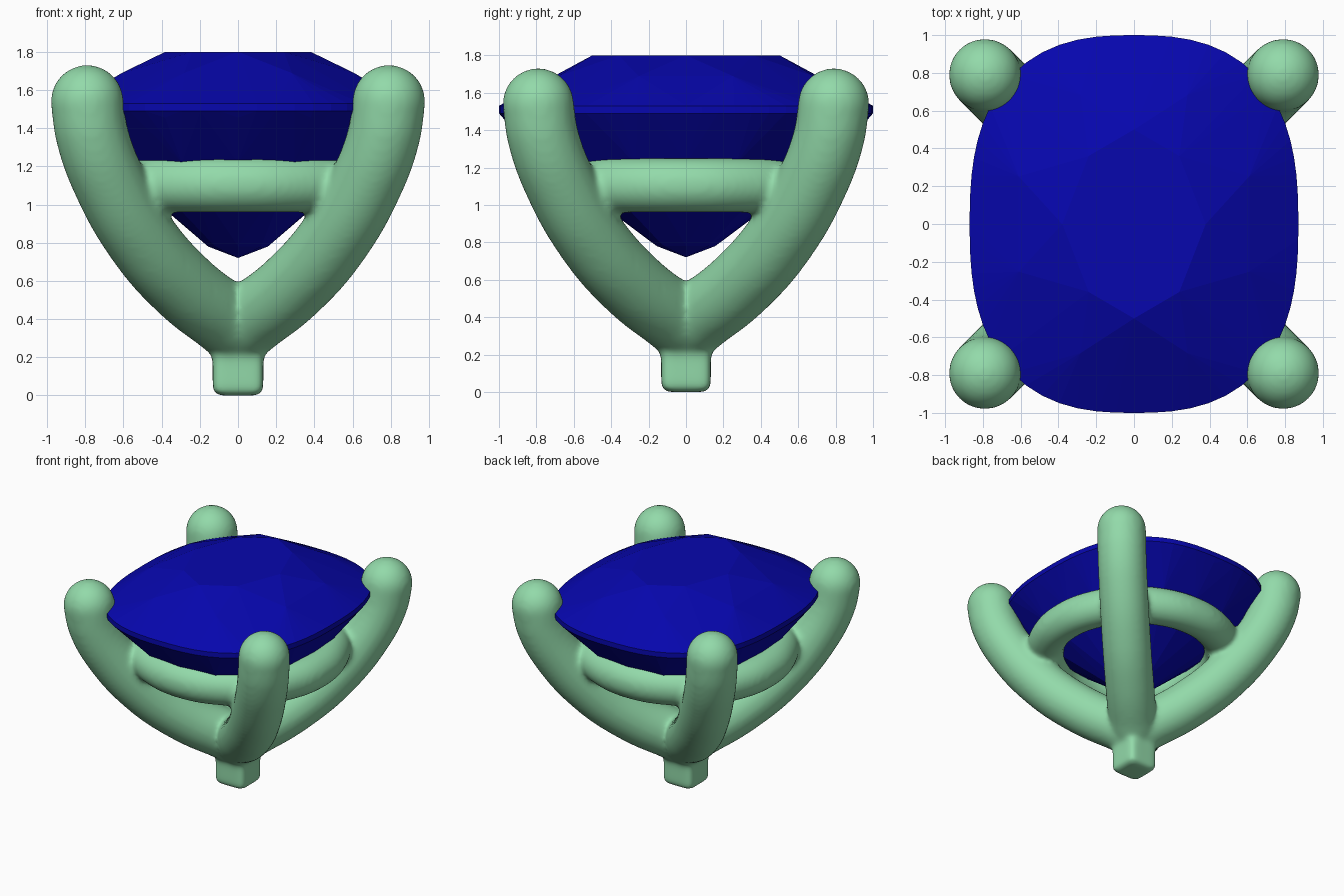
import bpy, bmesh
from math import cos, sin, pi

if "Cube" in bpy.data.objects:
    bpy.data.objects.remove(bpy.data.objects["Cube"])


def material(name, color):
    m = bpy.data.materials.new(name)
    m.diffuse_color = color
    m.use_nodes = True
    m.node_tree.nodes["Principled BSDF"].inputs["Base Color"].default_value = m.diffuse_color
    return m


def cushion(a, b, n, t):
    """Point on a rounded-rectangle (superellipse) outline."""
    c, s = cos(t), sin(t)
    k = (abs(c / a) ** n + abs(s / b) ** n) ** (-1 / n)
    return k * c, k * s


def tube(name, points, radius, cyclic=False):
    cu = bpy.data.curves.new(name, 'CURVE')
    cu.dimensions = '3D'
    cu.bevel_depth = radius
    cu.bevel_resolution = 8
    cu.use_fill_caps = True
    sp = cu.splines.new('BEZIER')
    sp.bezier_points.add(len(points) - 1)
    sp.use_cyclic_u = cyclic
    for bp, co in zip(sp.bezier_points, points):
        bp.co = co
        bp.handle_left_type = bp.handle_right_type = 'AUTO'
    ob = bpy.data.objects.new(name, cu)
    bpy.context.collection.objects.link(ob)
    return ob


parts = []

# Prongs: two crossing U-shaped bars with ball tips
R = 0.192
half = [(0.12, 0.44), (0.31, 0.595), (0.5, 0.815), (0.68, 1.13), (0.768, 1.38), (0.79, 1.54)]
profile = [(-x, z) for x, z in reversed(half)] + [(0, 0.372)] + half
for sy in (1, -1):
    parts.append(tube("prong_pair", [(x, sy * x, z) for x, z in profile], R))
    for sx in (1, -1):
        bpy.ops.mesh.primitive_uv_sphere_add(segments=32, ring_count=16, radius=R,
                                             location=(sx * 0.79, sx * sy * 0.79, 1.54))
        parts.append(bpy.context.object)

# Round gallery rail under the stone
rail = [(0.69 * cos(pi * i / 8), 0.69 * sin(pi * i / 8), 1.105) for i in range(16)]
parts.append(tube("rail", rail, 0.148, True))

# Square peg with rounded edges
bpy.ops.mesh.primitive_cube_add(size=1, location=(0, 0, 0.2))
peg = bpy.context.object
peg.scale = (0.265, 0.265, 0.4)
bpy.ops.object.transform_apply(location=True, scale=True)
bev = peg.modifiers.new("round", 'BEVEL')
bev.width = 0.035
bev.segments = 3
parts.append(peg)

# Fuse the metal into one softly blended setting
bpy.ops.object.select_all(action='DESELECT')
for p in parts:
    p.select_set(True)
bpy.context.view_layer.objects.active = peg
bpy.ops.object.convert(target='MESH')
bpy.context.view_layer.objects.active = peg
bpy.ops.object.join()
setting = bpy.context.object
bpy.ops.object.transform_apply(location=True, rotation=True, scale=True)
setting.name = "prong_setting"
rm = setting.modifiers.new("fuse", 'REMESH')
rm.mode = 'VOXEL'
rm.voxel_size = 0.018
rm.use_smooth_shade = True
sm = setting.modifiers.new("soften", 'SMOOTH')
sm.factor = 0.5
sm.iterations = 18
setting.data.materials.clear()
setting.data.materials.append(material("metal", (0.29, 0.7, 0.4, 1)))
bpy.ops.object.shade_smooth()

# Cushion-cut gemstone: hull of facet rings (scale, height, count, half-step offset, y half-width)
rings = [(0.72, 1.688, 8, 0.5, 1.0), (1.0, 1.53, 64, 0, 1.0), (1.0, 1.49, 64, 0, 1.0),
         (0.97, 1.455, 16, 0, 1.0), (0.77, 1.22, 16, 0, 0.97),
         (0.385, 0.935, 8, 0, 0.88), (0.18, 0.78, 8, 0, 0.87)]
bm = bmesh.new()
for s, z, count, off, b in rings:
    for i in range(count):
        x, y = cushion(0.87, b, 2.6, 2 * pi * (i + off) / count)
        bm.verts.new((s * x, s * y, z))
for x, y in [(0.38, 0), (0.24, 0.36), (0, 0.5), (-0.24, 0.36),
             (-0.38, 0), (-0.24, -0.36), (0, -0.5), (0.24, -0.36)]:
    bm.verts.new((x, y, 1.8))
bm.verts.new((0, 0, 0.72))
bmesh.ops.convex_hull(bm, input=bm.verts[:])
bmesh.ops.delete(bm, geom=[v for v in bm.verts if not v.link_faces], context='VERTS')
bmesh.ops.recalc_face_normals(bm, faces=bm.faces[:])
me = bpy.data.meshes.new("gemstone")
bm.to_mesh(me)
bm.free()
me.materials.append(material("blue_stone", (0.002, 0.002, 0.42, 1)))
bpy.context.collection.objects.link(bpy.data.objects.new("gemstone", me))
